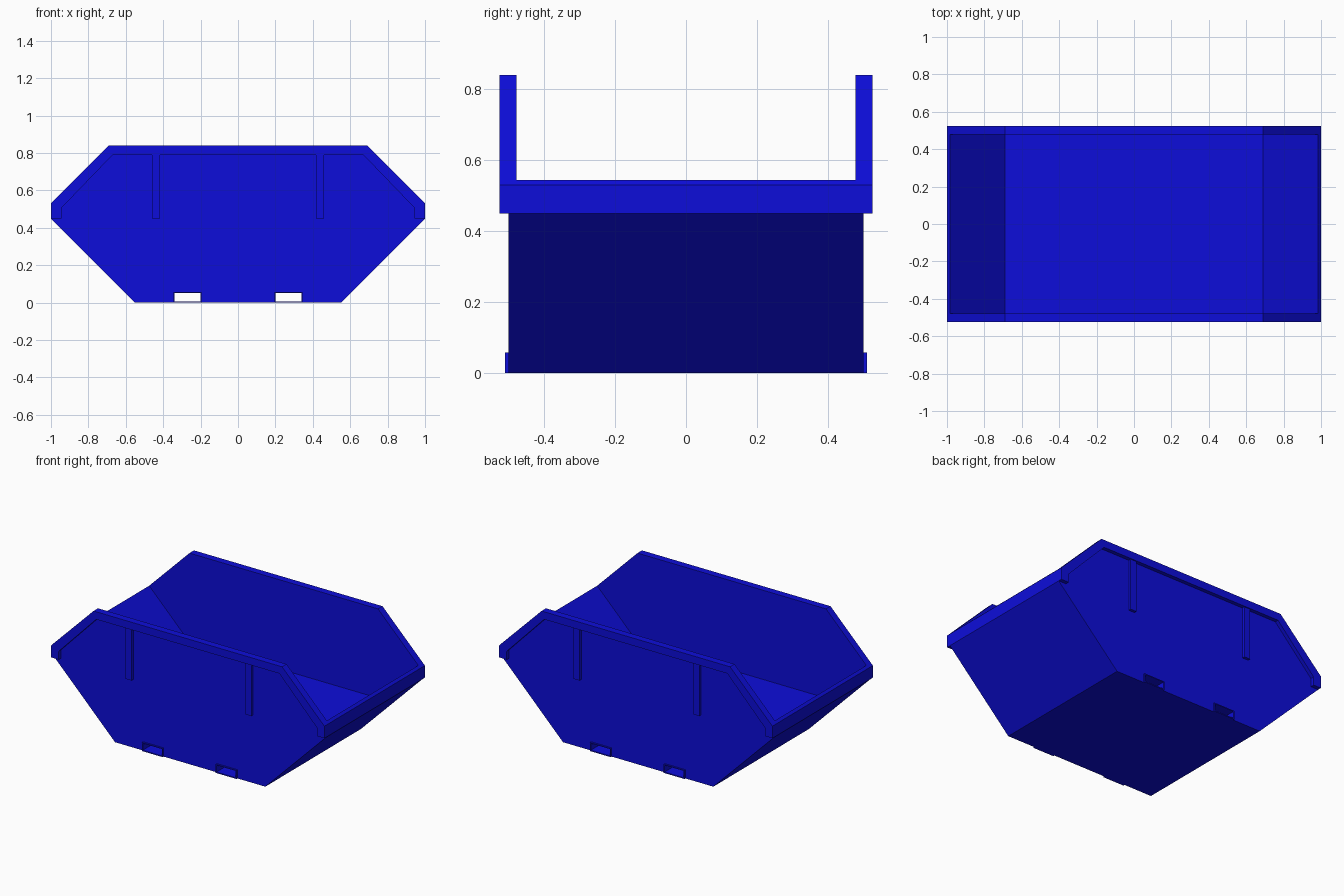
import bpy
import bmesh

cube = bpy.data.objects.get("Cube")
if cube:
    bpy.data.objects.remove(cube, do_unlink=True)

blue = bpy.data.materials.new("blue paint")
blue.use_nodes = True
blue.diffuse_color = (0.004, 0.004, 0.7, 1)
blue.node_tree.nodes["Principled BSDF"].inputs["Base Color"].default_value = blue.diffuse_color


def prism(name, profile, y0, y1):
    """Extrude an x-z profile from y0 to y1."""
    bm = bmesh.new()
    face = bm.faces.new([bm.verts.new((x, y0, z)) for x, z in profile])
    grown = bmesh.ops.extrude_face_region(bm, geom=[face])["geom"]
    verts = [v for v in grown if isinstance(v, bmesh.types.BMVert)]
    bmesh.ops.translate(bm, verts=verts, vec=(0, y1 - y0, 0))
    bmesh.ops.recalc_face_normals(bm, faces=bm.faces)
    mesh = bpy.data.meshes.new(name)
    bm.to_mesh(mesh)
    bm.free()
    mesh.materials.append(blue)
    obj = bpy.data.objects.new(name, mesh)
    bpy.context.collection.objects.link(obj)
    return obj


def rect(x0, x1, z0, z1):
    return [(x0, z0), (x1, z0), (x1, z1), (x0, z1)]


def symmetric(half):
    """Complete a right-hand half profile with its mirror image."""
    return half + [(-x, z) for x, z in reversed(half)]


def cut(obj, cutter):
    cutter.hide_render = True
    cutter.hide_set(True)
    cutter.display_type = 'WIRE'
    mod = obj.modifiers.new(cutter.name, 'BOOLEAN')
    mod.operation = 'DIFFERENCE'
    mod.solver = 'EXACT'
    mod.object = cutter


# Hopper: solid outline, hollowed from above
WALL, INNER, RIM = 0.5, 0.478, 0.525
hopper = prism("hopper", symmetric([(0.55, 0), (1, 0.45), (1, 0.53), (0.69, 0.84)]), -WALL, WALL)
cut(hopper, prism("cavity_cutter", symmetric([(0.69, 0.25), (1.69, 1.25)]), -INNER, INNER))

# Fork pockets: open tubes running under the raised floor
for side, label in ((-1, "right"), (1, "left")):
    mid = side * 0.27
    outer = rect(mid - 0.076, mid + 0.076, 0, 0.058)
    inner = rect(mid - 0.07, mid + 0.07, 0.007, 0.052)
    cut(hopper, prism(label + "_pocket_cutter", inner, -0.7, 0.7))
    for end, face in ((-1, "front"), (1, "back")):
        collar = prism(f"{face}_{label}_fork_pocket", outer, end * WALL, end * 0.51)
        cut(collar, prism(f"{face}_{label}_collar_cutter", inner, end * 0.45, end * 0.6))

# Rim bands and upright ribs on the two long walls
band = [(1, 0.45), (1, 0.53), (0.69, 0.84)]
band_inside = [(0.67, 0.79), (0.945, 0.505), (0.945, 0.45)]
outline = (band + [(-x, z) for x, z in reversed(band)]
           + [(-x, z) for x, z in reversed(band_inside)] + band_inside)
for end, face in ((-1, "front"), (1, "back")):
    prism(face + "_rim", outline, end * WALL, end * RIM)
    for side, label in ((-1, "right"), (1, "left")):
        mid = side * 0.438
        prism(f"{face}_{label}_rib", rect(mid - 0.022, mid + 0.022, 0.45, 0.79), end * WALL, end * 0.518)

# End rim corners: carry the end lip out to the full rim width is done by the bands
bpy.context.view_layer.update()
